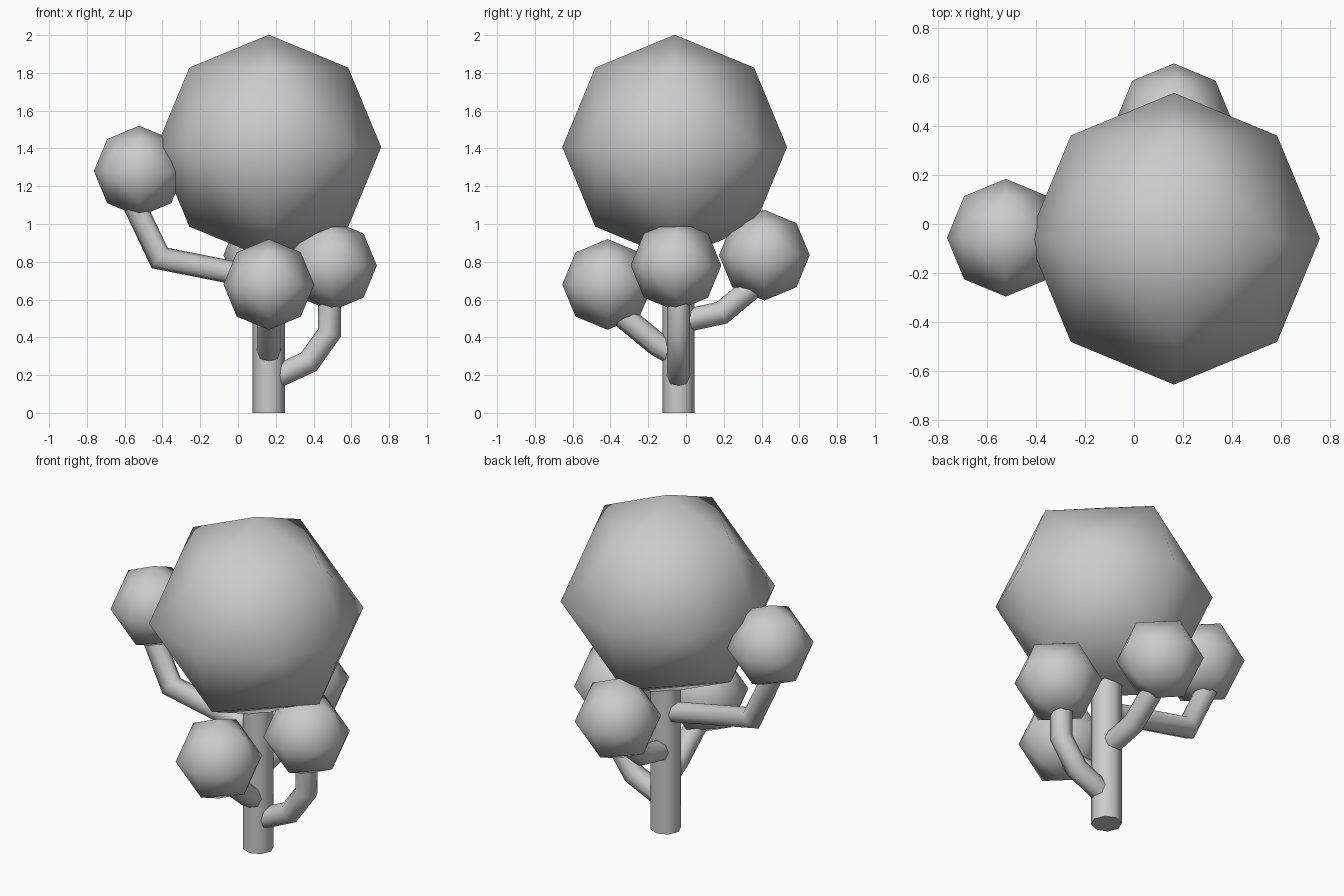
import bpy, bmesh, math
from itertools import product
from mathutils import Vector

if "Cube" in bpy.data.objects:
    bpy.data.objects.remove(bpy.data.objects["Cube"])

TX, TY = 0.163, -0.04      # trunk axis


def finish(name, bm, angle):
    bmesh.ops.recalc_face_normals(bm, faces=bm.faces[:])
    me = bpy.data.meshes.new(name)
    bm.to_mesh(me)
    bm.free()
    ob = bpy.data.objects.new(name, me)
    bpy.context.collection.objects.link(ob)
    bpy.ops.object.select_all(action='DESELECT')
    ob.select_set(True)
    bpy.context.view_layer.objects.active = ob
    bpy.ops.object.shade_smooth_by_angle(angle=math.radians(angle))


def foliage(name, centre, r):
    # octahedron subdivided once: 6 axis points and 12 edge midpoints
    bm = bmesh.new()
    for p in product((-1, 0, 1), repeat=3):
        if sum(map(abs, p)) in (1, 2):
            bm.verts.new(Vector(centre) + Vector(p).normalized() * r)
    bmesh.ops.convex_hull(bm, input=bm.verts[:])
    finish(name, bm, 89)


def tube(name, path, out, r, sides=8):
    # mitred tube along (distance, height) points in the vertical plane of 'out'
    out, up = Vector(out), Vector((0, 0, 1))
    side = out.cross(up)
    base = Vector((TX, TY, 0))
    pts = [base + out * d + up * z for d, z in path]
    dirs = [(b - a).normalized() for a, b in zip(pts, pts[1:])]
    bm = bmesh.new()
    rings = []
    for i, p in enumerate(pts):
        a, b = dirs[max(i - 1, 0)], dirs[min(i, len(dirs) - 1)]
        t = (a + b).normalized()
        n = side.cross(t) / t.dot(a)
        ring = []
        for k in range(sides):
            ang = 2 * math.pi * k / sides
            ring.append(bm.verts.new(p + (side * math.cos(ang) + n * math.sin(ang)) * r))
        rings.append(ring)
    for lo, hi in zip(rings, rings[1:]):
        for k in range(sides):
            j = (k + 1) % sides
            bm.faces.new((lo[k], lo[j], hi[j], hi[k]))
    bm.faces.new(rings[0])
    bm.faces.new(rings[-1])
    finish(name, bm, 60)


# Trunk
tube("trunk", [(0, 0), (0, 1.05)], (1, 0, 0), 0.085)

# Branches
tube("right_branch", [(0, 0.17), (0.07, 0.205), (0.212, 0.27), (0.322, 0.425), (0.322, 0.62)], (1, 0, 0), 0.061)
tube("left_branch", [(0, 0.705), (0.578, 0.82), (0.72, 1.12)], (-1, 0, 0), 0.061)
tube("front_branch", [(0.02, 0.31), (0.115, 0.365), (0.34, 0.55)], (0, -1, 0), 0.063)
tube("back_branch", [(0, 0.48), (0.23, 0.53), (0.41, 0.68)], (0, 1, 0), 0.061)

# Foliage balls
foliage("crown", (0.163, -0.06, 1.407), 0.595)
foliage("left_foliage", (-0.523, -0.056, 1.28), 0.24)
foliage("right_foliage", (0.495, -0.053, 0.78), 0.24)
foliage("front_foliage", (0.163, -0.415, 0.68), 0.24)
foliage("back_foliage", (0.163, 0.415, 0.835), 0.24)
